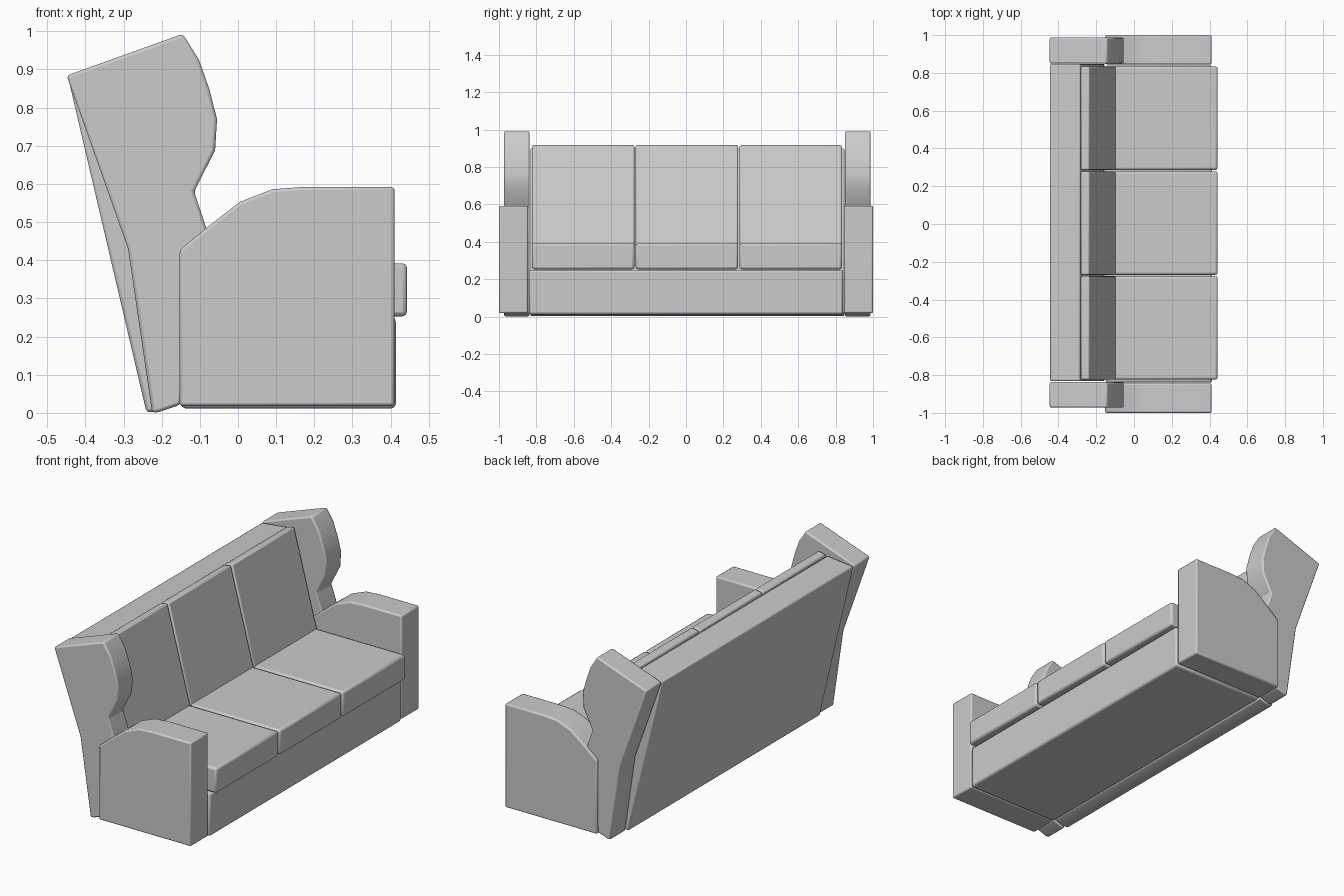
import bpy, bmesh

if "Cube" in bpy.data.objects:
    bpy.data.objects.remove(bpy.data.objects["Cube"])

def extrude_profile(name, pts, y0, y1, bevel=0.008):
    """Extrude an (x, z) side profile from y0 to y1 and soften the hard edges."""
    bm = bmesh.new()
    face = bm.faces.new([bm.verts.new((x, y0, z)) for x, z in pts])
    ext = bmesh.ops.extrude_face_region(bm, geom=[face])["geom"]
    verts = [v for v in ext if isinstance(v, bmesh.types.BMVert)]
    bmesh.ops.translate(bm, verts=verts, vec=(0, y1 - y0, 0))
    bmesh.ops.recalc_face_normals(bm, faces=bm.faces)
    mesh = bpy.data.meshes.new(name)
    bm.to_mesh(mesh)
    bm.free()
    ob = bpy.data.objects.new(name, mesh)
    bpy.context.collection.objects.link(ob)
    mod = ob.modifiers.new("soft_edges", "BEVEL")
    mod.width = bevel
    mod.segments = 2
    mod.limit_method = "ANGLE"
    mod.angle_limit = 0.65
    bpy.ops.object.select_all(action="DESELECT")
    bpy.context.view_layer.objects.active = ob
    ob.select_set(True)
    bpy.ops.object.shade_smooth_by_angle(angle=0.5)
    return ob

def rect(x0, x1, z0, z1):
    return [(x0, z0), (x1, z0), (x1, z1), (x0, z1)]

arm = [(-0.153, 0.018), (0.41, 0.018), (0.41, 0.592), (0.17, 0.592), (0.09, 0.586),
       (0.005, 0.553), (-0.08, 0.487), (-0.153, 0.427)]
wing = [(-0.225, 0.0), (-0.205, 0.003), (-0.15, 0.022), (-0.12, 0.25), (-0.075, 0.45),
        (-0.085, 0.49), (-0.115, 0.58), (-0.06, 0.688), (-0.055, 0.77), (-0.075, 0.848),
        (-0.102, 0.925), (-0.145, 0.993), (-0.449, 0.884), (-0.288, 0.43)]

# Arm rests and winged back sides
for side, a, w in (("left", (-1.0, -0.845), (-0.972, -0.837)),
                   ("right", (0.845, 1.0), (0.85, 0.987))):
    extrude_profile(side + "_arm", arm, *a)
    extrude_profile(side + "_wing", wing, *w)

# Leaning back panel
back = [(-0.24, 0.002), (-0.205, 0.003), (-0.155, 0.02), (-0.16, 0.39), (-0.285, 0.9), (-0.446, 0.882)]
extrude_profile("back_panel", back, -0.832, 0.847)

# Base under the seat
extrude_profile("seat_base", rect(-0.15, 0.414, 0.012, 0.25), -0.84, 0.84, 0.012)

# Three seat and three back cushions
back_cushion = [(-0.152, 0.37), (-0.095, 0.38), (-0.237, 0.918), (-0.284, 0.908)]
for i in range(3):
    y = 0.005 + (i - 1) * 0.555
    extrude_profile(f"seat_cushion_{i + 1}", rect(-0.11, 0.443, 0.253, 0.392), y - 0.274, y + 0.274, 0.012)
    extrude_profile(f"back_cushion_{i + 1}", back_cushion, y - 0.274, y + 0.274)
